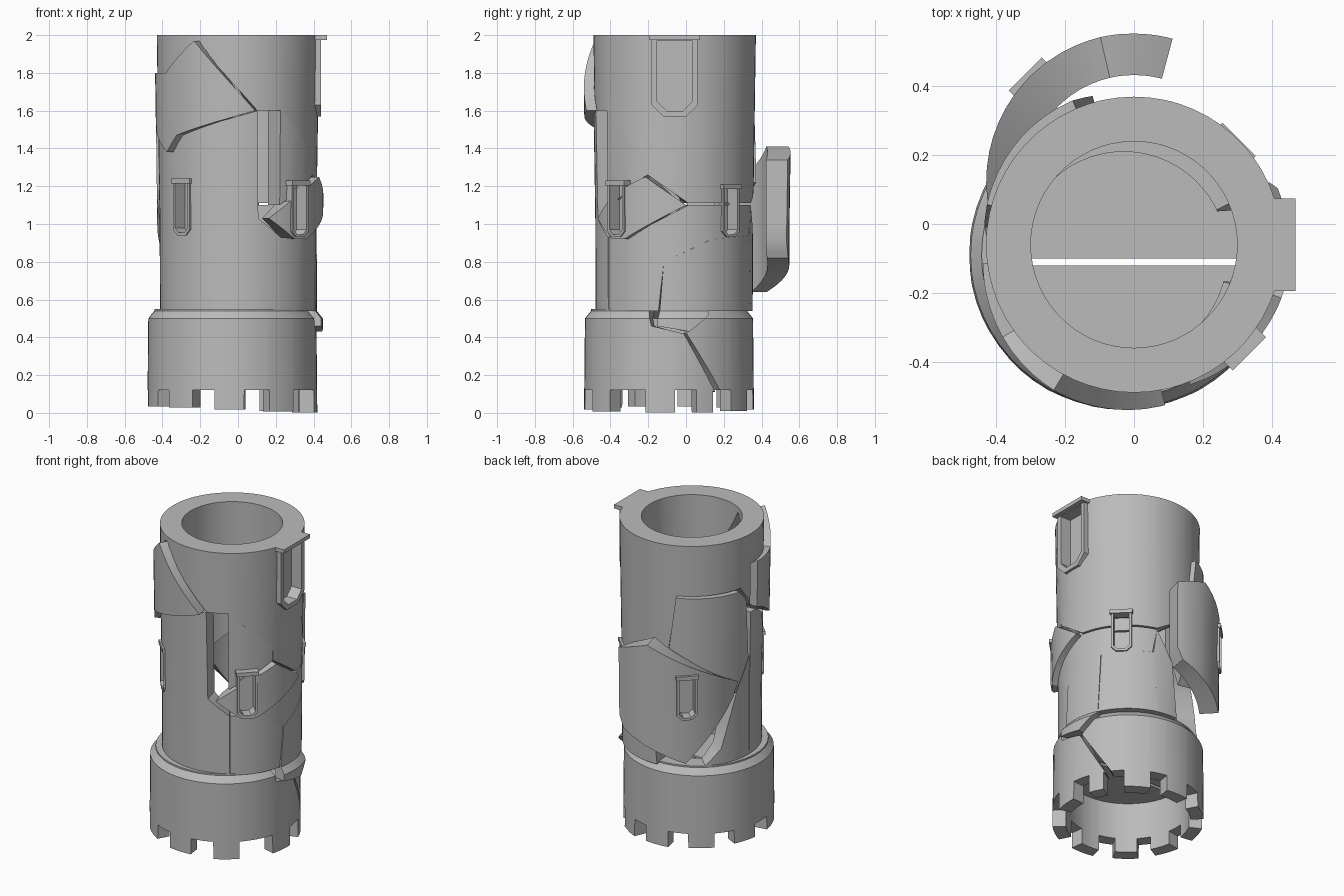
import bpy
import bmesh
import math
from mathutils import Vector

default_cube = bpy.data.objects.get("Cube")
if default_cube:
    bpy.data.objects.remove(default_cube, do_unlink=True)

stone = bpy.data.materials.new("stone_grey")
stone.use_nodes = True
stone_colour = (0.5, 0.5, 0.5, 1.0)
stone.diffuse_color = stone_colour
stone.node_tree.nodes["Principled BSDF"].inputs["Base Color"].default_value = stone_colour

parts = []
OUTER = [(0, 0.45), (0.5, 0.445), (0.54, 0.413), (1, 0.415), (2, 0.43)]
INNER = [(0, 0.37), (0.5, 0.37), (0.54, 0.3), (2, 0.3)]
AXIS = (0, -0.06)


def interpolate(table, x):
    for (x0, y0), (x1, y1) in zip(table, table[1:]):
        if x <= x1:
            return y0 + (y1 - y0) * (x - x0) / (x1 - x0)
    return table[-1][1]


def finish(name, bm):
    bmesh.ops.recalc_face_normals(bm, faces=bm.faces[:])
    mesh = bpy.data.meshes.new(name)
    bm.to_mesh(mesh)
    bm.free()
    mesh.materials.append(stone)
    obj = bpy.data.objects.new(name, mesh)
    bpy.context.scene.collection.objects.link(obj)
    parts.append(obj)
    return obj


def shell(name, bottom, top, shift=(0, 0), grow=0.0):
    """Curved wall fragment between two edges of (angle in degrees, height)."""
    bm = bmesh.new()
    first, last = bottom[0][0], bottom[-1][0]
    columns = {a for a, z in bottom + top}
    columns |= {a for a in range(-180, 400, 6) if first < a < last}
    pairs = []
    for a in sorted(columns):
        low, high = interpolate(bottom, a), interpolate(top, a)
        v = bm.verts.new((a, 0, low))
        pairs.append((v, v if high - low < 0.001 else bm.verts.new((a, 0, high))))
    for (a, b), (c, d) in zip(pairs, pairs[1:]):
        corners = list(dict.fromkeys((a, c, d, b)))
        if len(corners) > 2:
            bm.faces.new(corners)
    for z, radius in OUTER[1:-1]:
        bmesh.ops.bisect_plane(bm, geom=bm.verts[:] + bm.edges[:] + bm.faces[:],
                               dist=1e-5, plane_co=(0, 0, z), plane_no=(0, 0, 1))
    grown = bmesh.ops.extrude_face_region(bm, geom=bm.faces[:])["geom"]
    for v in grown:
        if isinstance(v, bmesh.types.BMVert):
            v.co.y = 1
    for v in bm.verts:
        angle, z = math.radians(v.co.x), v.co.z
        r = grow + interpolate(OUTER if v.co.y > 0.5 else INNER, z)
        v.co = (AXIS[0] + shift[0] + r * math.cos(angle),
                AXIS[1] + shift[1] + r * math.sin(angle), z)
    return finish(name, bm)


def prism(name, outline, centre, angle, near, far):
    """Straight block from a (sideways, height) outline, pushed outwards."""
    a = math.radians(angle)
    out = Vector((math.cos(a), math.sin(a), 0))
    side = Vector((-out.y, out.x, 0))
    base = Vector((centre[0], centre[1], 0))
    bm = bmesh.new()
    rings = [[bm.verts.new(base + out * d + side * s + Vector((0, 0, z)))
              for s, z in outline] for d in (near, far)]
    for ring in rings:
        bm.faces.new(ring)
    for i in range(len(outline)):
        j = (i + 1) % len(outline)
        bm.faces.new((rings[0][i], rings[0][j], rings[1][j], rings[1][i]))
    return finish(name, bm)


def cut(target, cutter):
    mod = target.modifiers.new("opening", "BOOLEAN")
    mod.operation = "DIFFERENCE"
    mod.solver = "EXACT"
    mod.object = cutter
    bpy.context.view_layer.objects.active = target
    bpy.ops.object.modifier_apply(modifier=mod.name)


def pointed(half, low, top, corner):
    return [(-half, top), (-half, low + corner), (corner - half, low),
            (half - corner, low), (half, low + corner), (half, top)]


def window(name, angle, half, low, top, walls, shift=(0, 0), radius=0.41, reach=0.022):
    """Chamfered frame, sill above it and a pocket sunk into the wall."""
    c = (AXIS[0] + shift[0], AXIS[1] + shift[1])
    rim = half * 0.24
    frame = prism(name + "_frame", pointed(half, low, top, half * 0.5),
                  c, angle, radius - 0.05, radius + 0.014)
    cutter = prism(name + "_cutter", pointed(half - rim, low + rim, top - rim, half * 0.4),
                   c, angle, radius - 0.06, radius + 0.1)
    for target in [frame] + walls:
        cut(target, cutter)
    parts.remove(cutter)
    bpy.data.objects.remove(cutter, do_unlink=True)
    w = half * 1.1
    prism(name + "_sill", [(-w, top - 0.025), (w, top - 0.025), (w, top), (-w, top)],
          c, angle, radius - 0.04, radius + reach)


# Toothed base ring, split by a slanting crack
toothed = [(12, 0.42), (37, 0.12)]
for middle in (57, 91, 127, 163, 199, 232, 268, 306, 354, 385):
    tip = 0.018 - 0.017 * math.cos(math.radians(middle))
    half = 10 if middle < 380 else 6
    toothed += [(middle - half - 0.1, 0.12), (middle - half, tip),
                (middle + half, tip), (middle + half + 0.1, 0.12)]
toothed += [(393, 0.11)]
shell("base_ring", toothed,
      [(12, 0.42), (26, 0.55), (345, 0.55), (348, 0.46), (370, 0.42), (393, 0.11)], (-0.03, -0.03))

# Upper wall with its broken lower edge
upper_wall = shell("upper_wall", [
    (-180, 1.8), (-150, 1.8), (-121, 1.97), (-76, 1.6), (-58, 1.6), (-20, 1.35),
    (-19.9, 1.26), (10, 1.11), (75, 1.11), (104, 1.23), (113, 1.67), (168, 1.67),
    (176, 1.59), (180, 1.53)], [(-180, 2), (180, 2)])

# Loose and fitted wall fragments, each as lower edge then upper edge
shell("front_shoulder_fragment",
      [(-180, 1.5), (-172, 1.48), (-150, 1.38), (-138, 1.47), (-76, 1.6)],
      [(-180, 1.8), (-150, 1.8), (-121, 1.97), (-76, 1.6)], (-0.012, -0.055))
front_wall = shell("front_wall", [(-180, 0.54), (-57, 0.54)],
                   [(-180, 1.48), (-172, 1.48), (-150, 1.38), (-138, 1.47), (-76, 1.6),
                    (-75, 1.03), (-57, 0.93)], (0, -0.005))
side_triangle = shell("side_triangle_fragment", [(-58, 1.1), (-45, 1.16), (-20, 1.26)],
                      [(-58, 1.6), (-20, 1.35)])
window_fragment = shell("front_window_fragment",
                        [(-72, 1.03), (-50, 0.92), (-38, 0.92), (10, 1.1)],
                        [(-72, 1.03), (-45, 1.17), (-20, 1.25), (10, 1.1)], (0.035, -0.012))
side_wall = shell("side_wall", [(-38, 0.92), (-8, 0.8), (28, 0.92), (71, 0.94), (75, 1.1)],
                  [(-38, 0.92), (10, 1.1), (75, 1.1)])
shell("side_wedge", [(-12, 0.46), (10, 0.43), (25, 0.52), (28, 0.92)],
      [(-12, 0.46), (-8, 0.8), (28, 0.92)], (0.004, 0))
shell("back_side_wall", [(25, 0.54), (76, 0.54)],
      [(25, 0.54), (28, 0.92), (72, 0.94), (76, 0.54)])
shell("front_side_wall", [(-57, 0.54), (-12, 0.54), (-8, 0.8)],
      [(-57, 0.93), (-38, 0.92), (-8, 0.8)])
shell("back_sliver", [(72, 0.94), (76, 0.54), (95, 0.54)],
      [(72, 0.94), (75, 1.1), (90, 0.9), (95, 0.54)])
shell("back_left_wall", [(135, 0.54), (180, 0.54)],
      [(135, 0.54), (150, 0.65), (165, 1), (180, 1.2)])
shell("back_fragment", [(105, 1.22), (165, 1), (180, 1.2)],
      [(105, 1.22), (113, 1.67), (168, 1.66), (176, 1.59), (180, 1.2)], (-0.012, 0.028))

# Wall slab pushed out at the back
slab_shift = (0, 0.18)
back_slab = shell("back_slab",
                  [(75, 0.9), (80, 0.82), (100, 0.75), (134, 0.64), (180, 1), (187, 1.08)],
                  [(75, 1.34), (103, 1.41), (187, 1.08)], slab_shift, 0.013)

# Four small windows and the tall doorway
window("front_left_window", -45, 0.062, 0.93, 1.23, [window_fragment, side_triangle], (0.03, -0.012))
window("front_right_window", -135, 0.062, 0.94, 1.24, [front_wall])
window("back_left_window", 45, 0.062, 0.93, 1.21, [side_wall, upper_wall])
window("back_right_window", 135, 0.062, 0.93, 1.22, [back_slab], slab_shift, 0.425)
window("doorway", 0, 0.122, 1.57, 2, [upper_wall], radius=0.425, reach=0.045)

# Floor in two halves with a narrow slit between them
for name, turn, edge in (("back_floor", 1, -0.1), ("front_floor", -1, -0.12)):
    bm = bmesh.new()
    bmesh.ops.create_cone(bm, cap_ends=True, segments=48, radius1=0.39, radius2=0.39, depth=0.04)
    bmesh.ops.translate(bm, verts=bm.verts[:], vec=(-0.03, -0.09, 0.38))
    cut_geom = bmesh.ops.bisect_plane(
        bm, geom=bm.verts[:] + bm.edges[:] + bm.faces[:], plane_co=(0, edge, 0),
        plane_no=(0, turn, 0), clear_inner=True)["geom_cut"]
    bmesh.ops.edgeloop_fill(bm, edges=[e for e in cut_geom if isinstance(e, bmesh.types.BMEdge)])
    finish(name, bm)

# Smooth curved walls, keep broken edges sharp
bpy.ops.object.select_all(action="DESELECT")
for obj in parts:
    obj.select_set(True)
bpy.context.view_layer.objects.active = parts[0]
bpy.ops.object.shade_smooth_by_angle(angle=math.radians(30))
